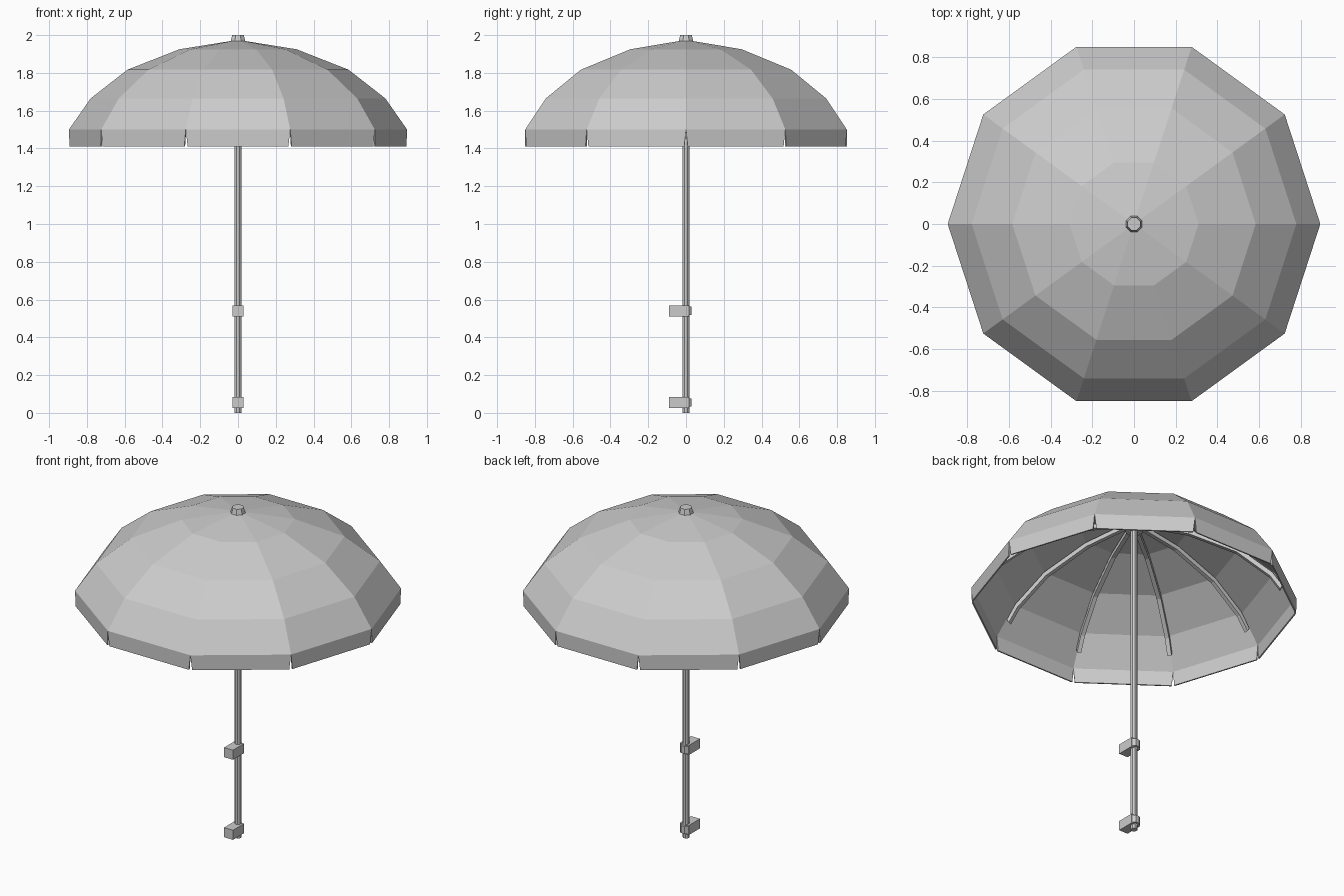
import bpy, bmesh, math
from mathutils import Vector, Matrix

if "Cube" in bpy.data.objects:
    bpy.data.objects.remove(bpy.data.objects["Cube"])

grey = bpy.data.materials.new("plain_grey")
grey.diffuse_color = (0.6, 0.6, 0.6, 1)
grey.use_nodes = True
grey.node_tree.nodes["Principled BSDF"].inputs["Base Color"].default_value = grey.diffuse_color


def make(name, bm):
    bmesh.ops.recalc_face_normals(bm, faces=bm.faces)
    me = bpy.data.meshes.new(name)
    bm.to_mesh(me)
    bm.free()
    me.materials.append(grey)
    ob = bpy.data.objects.new(name, me)
    bpy.context.collection.objects.link(ob)
    return ob


def tube(name, z0, z1, r0, r1, sides=8, y=0):
    bm = bmesh.new()
    bmesh.ops.create_cone(bm, cap_ends=True, segments=sides, radius1=r0, radius2=r1, depth=z1 - z0,
                          matrix=Matrix.Translation((0, y, (z0 + z1) / 2)) @ Matrix.Rotation(math.pi / 8, 4, 'Z'))
    return make(name, bm)


SIDES = 10
PROFILE = [(0.895, 1.5), (0.78, 1.665), (0.585, 1.817), (0.31, 1.925), (0.03, 1.97)]


def polar(r, z, i):
    a = 2 * math.pi * i / SIDES
    return Vector((r * math.cos(a), r * math.sin(a), z))


# Canopy: faceted dome with hanging flaps split by narrow notches
bm = bmesh.new()
rings = [[bm.verts.new(polar(r, z, i)) for i in range(SIDES)] for r, z in PROFILE]
for i in range(SIDES):
    j = (i + 1) % SIDES
    for a, b in zip(rings, rings[1:]):
        bm.faces.new((a[i], a[j], b[j], b[i]))
    p, q = polar(0.895, 1.41, i), polar(0.895, 1.41, j)
    low = [bm.verts.new(p.lerp(q, t)) for t in (0.018, 0.982)]
    bm.faces.new((rings[0][i], low[0], low[1], rings[0][j]))
bm.faces.new(rings[-1])
canopy = make("canopy", bm)
solid = canopy.modifiers.new("thickness", 'SOLIDIFY')
solid.thickness = 0.008
solid.offset = -1

# Ribs: flat bars following the dome seams underneath
bm = bmesh.new()
path = [(0.81, 1.565), (0.755, 1.645), (0.57, 1.79), (0.305, 1.895), (0.03, 1.94)]
for i in range(SIDES):
    side = polar(1, 0, i).cross(Vector((0, 0, 1))) * 0.012
    prev = None
    for r, z in path:
        c, up = polar(r, z, i), polar(0.006, 0.012, i)
        ring = [bm.verts.new(v) for v in (c - side - up, c + side - up, c + side + up, c - side + up)]
        if prev:
            for k in range(4):
                bm.faces.new((prev[k], prev[k - 1], ring[k - 1], ring[k]))
        else:
            bm.faces.new(ring)
        prev = ring
    bm.faces.new(prev)
make("ribs", bm)

# Pole, hub and top cap
tube("pole", 0, 1.97, 0.019, 0.019)
tube("hub", 1.89, 1.95, 0.05, 0.05)
tube("top_cap", 1.965, 2.0, 0.043, 0.033)

# Clamps: block in front with a collar round the pole
for name, z in (("lower_clamp", 0.055), ("upper_clamp", 0.54)):
    bm = bmesh.new()
    bmesh.ops.create_cube(bm, size=1, matrix=Matrix.Translation((0, -0.038, z))
                          @ Matrix.Diagonal((0.06, 0.106, 0.058, 1)))
    make(name + "_block", bm)
    tube(name + "_collar", z - 0.022, z + 0.022, 0.032, 0.032)
